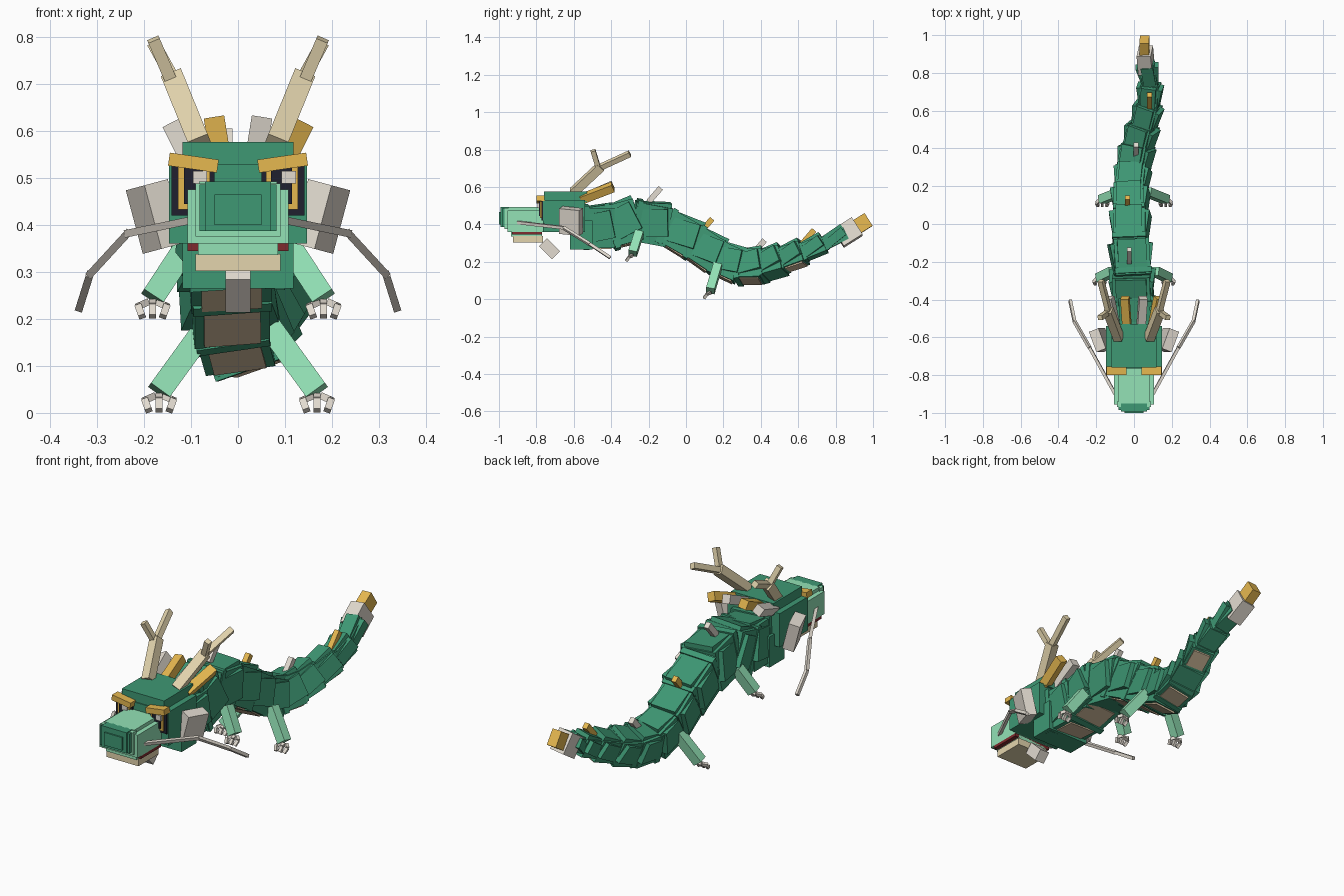
import bpy, bmesh, math
from mathutils import Vector, Matrix

if "Cube" in bpy.data.objects:
    bpy.data.objects.remove(bpy.data.objects["Cube"])


def material(name, rgb):
    lin = [((c / 255 + 0.055) / 1.055) ** 2.4 for c in rgb] + [1.0]
    m = bpy.data.materials.new(name)
    m.use_nodes = True
    m.diffuse_color = lin
    m.node_tree.nodes["Principled BSDF"].inputs["Base Color"].default_value = lin
    return m


GREEN = material("scale green", (62, 152, 116))
LIGHT = material("pale green", (147, 226, 182))
GOLD = material("gold", (230, 184, 80))
BONE = material("horn beige", (228, 213, 174))
GREY = material("warm grey", (226, 219, 208))
BELLY = material("belly tan", (212, 190, 158))
BLACK = material("eye black", (32, 32, 46))
RED = material("mouth red", (126, 42, 45))

UP, BACK = Vector((0, 0, 1)), Vector((0, 1, 0))


def block(name, mat, size, matrix):
    """Box of the given size placed by a matrix."""
    bm = bmesh.new()
    bmesh.ops.create_cube(bm, size=1.0)
    bmesh.ops.scale(bm, vec=size, verts=bm.verts)
    me = bpy.data.meshes.new(name)
    bm.to_mesh(me)
    bm.free()
    me.materials.append(mat)
    ob = bpy.data.objects.new(name, me)
    ob.matrix_world = matrix
    bpy.context.collection.objects.link(ob)


def box(name, mat, x, y, z):
    """Upright box from (min, max) ranges."""
    mid = Vector([(a + b) / 2 for a, b in (x, y, z)])
    block(name, mat, [abs(b - a) for a, b in (x, y, z)], Matrix.Translation(mid))


def frame(a, b, ref):
    """Matrix halfway from a to b: local y along the line, local x square to ref."""
    d = (b - a).normalized()
    side = d.cross(ref).normalized()
    m = Matrix((side, d, side.cross(d))).transposed().to_4x4()
    m.translation = (a + b) / 2
    return m


def beam(name, mat, a, b, w, t=None):
    a, b = Vector(a), Vector(b)
    block(name, mat, (w, (b - a).length, t or w), frame(a, b, BACK))


def chain(name, mat, points, w):
    for a, b in zip(points, points[1:]):
        beam(name, mat, a, b, w)


def turn(axis, deg):
    return Matrix.Rotation(math.radians(deg), 4, axis)


# Head and throat
box("skull", GREEN, (-.147, .147), (-.765, -.54), (.36, .53))
box("skull_top", GREEN, (-.118, .118), (-.76, -.53), (.52, .577))
box("throat", GREEN, (-.118, .118), (-.62, -.50), (.265, .42))

# Snout, nose and jaw
box("snout", LIGHT, (-.107, .107), (-.955, -.76), (.36, .475))
box("snout_bridge", LIGHT, (-.083, .083), (-.95, -.76), (.47, .492))
box("muzzle", LIGHT, (-.09, .09), (-.97, -.94), (.375, .488))
box("nose", GREEN, (-.082, .082), (-.985, -.945), (.387, .486))
box("nose_tip", GREEN, (-.07, .07), (-.993, -.945), (.387, .492))
box("nose_pad", GREEN, (-.05, .05), (-1.0, -.99), (.40, .465))
box("mouth", RED, (-.107, .107), (-.93, -.77), (.345, .36))
box("lower_lip", LIGHT, (-.085, .085), (-.935, -.77), (.336, .36))
box("lower_jaw", BONE, (-.09, .09), (-.925, -.765), (.302, .338))
beam("beard", GREY, (0, -.765, .305), (0, -.695, .235), .054, .06)

for s in (-1, 1):
    # Eye built from stacked plates, with a heavy brow
    for part, mat, x0, x1, y, z0, z1 in (
            ("eye_socket", BLACK, .05, .142, -.773, .42, .535),
            ("iris", GOLD, .06, .128, -.781, .433, .525),
            ("pupil", BLACK, .07, .115, -.787, .445, .525)):
        box(part, mat, (s * x0, s * x1), (y, y + .009), (z0, z1))
    glint = .093 if s > 0 else -.096
    box("eye_glint", GREY, (glint, glint + .03), (-.794, -.785), (.488, .515))
    beam("brow", GOLD, (s * .043, -.778, .525), (s * .147, -.778, .540), .028, .045)

    # Cheek fin flaring out and back
    block("cheek_fin", GREY, (.055, .115, .14), Matrix.Translation((s * .176, -.615, .418))
          @ turn('Y', s * 15) @ turn('Z', -s * 21))

    # Whisker
    chain("whisker", GREY, [(s * .10, -.90, .41), (s * .235, -.655, .382),
                            (s * .315, -.515, .295), (s * .338, -.405, .222)], .016)

    # Forked horn
    beam("horn", BONE, (s * .08, -.605, .57), (s * .137, -.455, .71), .046)
    beam("horn_back_tip", BONE, (s * .132, -.47, .70), (s * .175, -.30, .778), .028)
    beam("horn_front_tip", BONE, (s * .135, -.465, .69), (s * .180, -.497, .795), .026)

# Mane spikes behind the head
for x, mat, z in ((-.11, GREY, .60), (-.04, GOLD, .61), (.04, GREY, .61), (.11, GOLD, .60)):
    beam("mane_spike", mat, (x * .9, -.56, .535), (x * 1.2, -.39, z), .044)

# Body segments: x, y, z, width, height, roll at each joint
joints = [(0, -.54, .385, .23, .235, 3), (-.005, -.40, .385, .23, .25, -4),
          (-.01, -.27, .42, .225, .26, 4), (-.02, -.11, .39, .20, .215, -4),
          (-.02, .04, .305, .19, .21, -5), (-.02, .16, .225, .175, .205, -9),
          (-.005, .28, .172, .165, .185, -19), (.02, .40, .174, .155, .17, -20),
          (.05, .51, .205, .14, .14, -14), (.08, .62, .245, .12, .115, -10),
          (.088, .73, .29, .10, .085, -6), (.07, .84, .345, .08, .07, 0)]
for i, (p, q) in enumerate(zip(joints, joints[1:])):
    a, b = Vector(p[:3]), Vector(q[:3])
    w, h = (p[3] + q[3]) / 2, (p[4] + q[4]) / 2
    length = (b - a).length
    m = frame(a, b, UP) @ turn('Y', p[5])
    block("body_segment", GREEN, (w * .88, length * 1.2, h * .88), m)
    # Collar at the front of the segment
    block("segment_collar", GREEN, (w * .92, .03, h * .97),
          m @ Matrix.Translation((0, -length * .46, 0)))
    # Overlapping scales lifted at their rear edges
    block("back_scale", GREEN, (w * .72, length, .03),
          m @ Matrix.Translation((0, .01, h * .43)) @ turn('X', 8))
    for s in (-1, 1):
        block("side_scale", GREEN, (.028, length * .95, h * .62),
              m @ Matrix.Translation((s * w * .43, .01, h * .04))
              @ turn('Z', -s * 9) @ turn('X', 12))
    # Belly plates set between the collars
    if i in (0, 1, 3, 4, 5, 6, 8):
        block("belly_plate", BELLY, (w * .66, length * .85, .02),
              m @ Matrix.Translation((0, .01, -h * .42)) @ turn('X', -2))

# Spikes along the back
for x, y, z, mat in ((-.025, -.20, .52, GREY), (-.035, .075, .355, GOLD),
                     (.01, .355, .24, GREY), (.082, .62, .295, GOLD)):
    beam("back_spike", mat, (x, y, z), (x, y + .065, z + .075), .026, .03)

# Tail tuft
beam("tail_cuff", GREY, (.066, .815, .325), (.057, .915, .388), .075, .108)
beam("tail_tip", GOLD, (.057, .90, .378), (.055, .976, .426), .05, .08)

# Legs with three-toed claws
for s in (-1, 1):
    for part, hip, ankle in (("front_leg", (.11, -.25, .355), (.182, -.285, .245)),
                             ("hind_leg", (.07, .17, .18), (.168, .13, .045))):
        hip = Vector((s * hip[0], hip[1], hip[2]))
        foot = Vector((s * ankle[0], ankle[1], ankle[2]))
        beam(part, LIGHT, hip, foot, .05, .046)
        for k in (-1, 0, 1):
            chain("claw", GREY, [foot + Vector((k * .012, 0, -.010)),
                                 foot + Vector((k * .030, -.018, -.018)),
                                 foot + Vector((k * .022, -.034, -.040))], .015)
